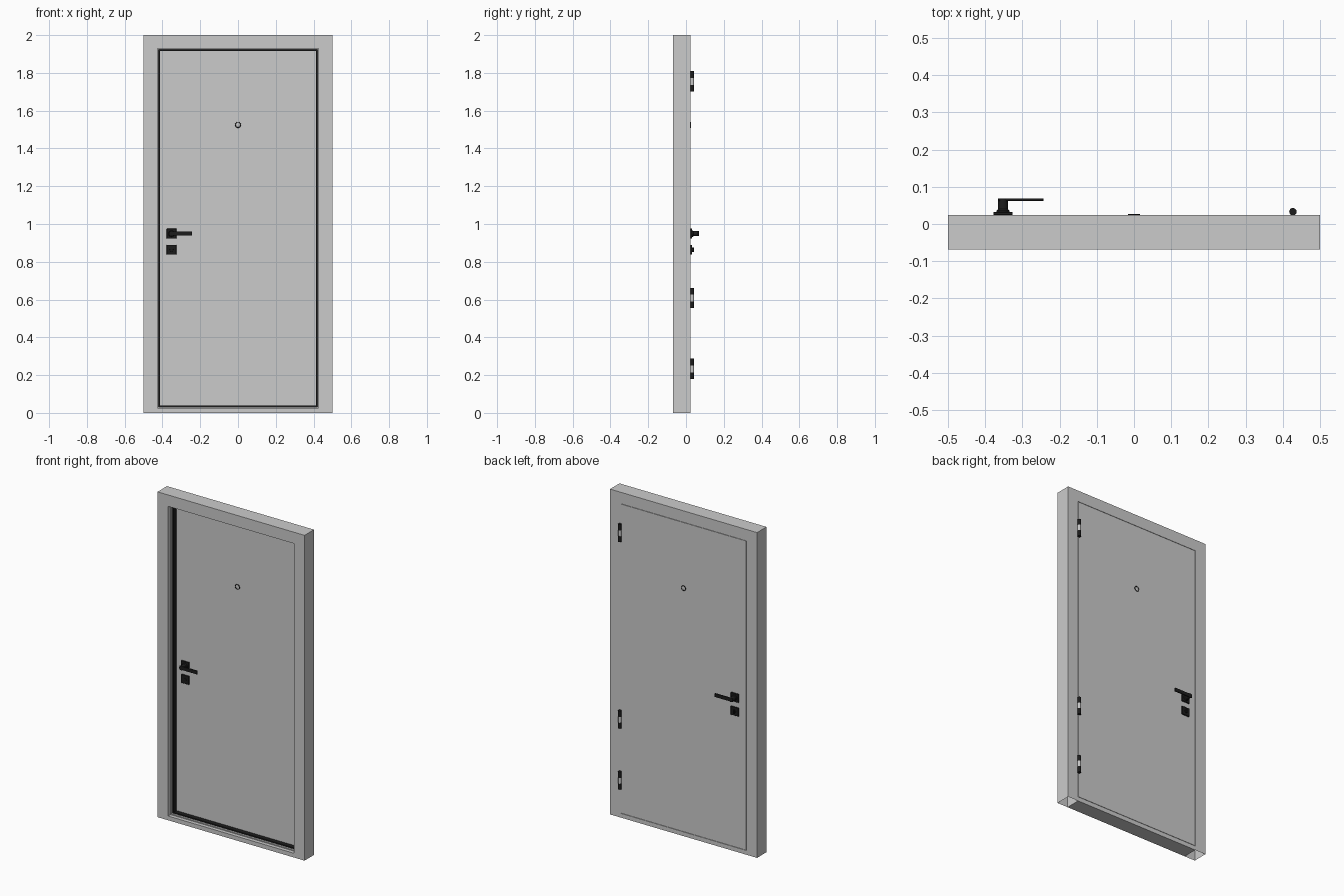
import bpy, bmesh, math
from mathutils import Matrix, Vector

if "Cube" in bpy.data.objects:
    bpy.data.objects.remove(bpy.data.objects["Cube"])

Y0, Y1 = -0.068, 0.024        # frame front and back planes
DOOR_FRONT = -0.005           # front face of the leaf
XI, ZB, ZT = 0.427, 0.026, 1.93  # clear opening


def material(name, rgb):
    m = bpy.data.materials.new(name)
    m.diffuse_color = (*rgb, 1)
    m.use_nodes = True
    m.node_tree.nodes["Principled BSDF"].inputs["Base Color"].default_value = m.diffuse_color
    return m


BLACK = material("black_metal", (0.012, 0.012, 0.012))
STEEL = material("steel", (0.6, 0.6, 0.6))


def finish(name, bm, mat=None, smooth=False):
    bmesh.ops.recalc_face_normals(bm, faces=bm.faces)
    me = bpy.data.meshes.new(name)
    bm.to_mesh(me)
    bm.free()
    ob = bpy.data.objects.new(name, me)
    bpy.context.collection.objects.link(ob)
    if mat:
        me.materials.append(mat)
    if smooth:
        bpy.context.view_layer.objects.active = ob
        ob.select_set(True)
        bpy.ops.object.shade_smooth_by_angle(angle=math.radians(35))
        ob.select_set(False)
    return ob


def add_box(bm, x, y, z):
    size = Vector((x[1] - x[0], y[1] - y[0], z[1] - z[0]))
    mid = Vector((sum(x) / 2, sum(y) / 2, sum(z) / 2))
    bmesh.ops.create_cube(bm, size=1, matrix=Matrix.Translation(mid) @ Matrix.Diagonal((*map(abs, size), 1)))


def box(name, x, y, z, mat=None, bevel=0):
    bm = bmesh.new()
    add_box(bm, x, y, z)
    if bevel:
        bmesh.ops.bevel(bm, geom=bm.edges[:], offset=bevel, segments=1, affect='EDGES')
    return finish(name, bm, mat)


def rect_ring(name, xo, zb, zt, w, y, mat=None):
    """Rectangular lining of width w inside the opening +-xo, zb..zt."""
    bm = bmesh.new()
    for s in (-1, 1):
        add_box(bm, sorted((s * xo, s * (xo - w))), y, (zb, zt))
    add_box(bm, (w - xo, xo - w), y, (zb, zb + w))
    add_box(bm, (w - xo, xo - w), y, (zt - w, zt))
    return finish(name, bm, mat)


def lathe(name, origin, axis, profile, mat, seg=24):
    """Spin a (radius, distance) profile about an axis."""
    bm = bmesh.new()
    rot = Vector((0, 0, 1)).rotation_difference(Vector(axis)).to_matrix().to_4x4()
    place = Matrix.Translation(origin) @ rot
    verts = [bm.verts.new((r, 0, d)) for r, d in profile]
    edges = [bm.edges.new(p) for p in zip(verts, verts[1:])]
    bmesh.ops.spin(bm, geom=verts + edges, cent=(0, 0, 0), axis=(0, 0, 1), angle=2 * math.pi, steps=seg)
    bmesh.ops.remove_doubles(bm, verts=bm.verts, dist=1e-5)
    bm.transform(place)
    return finish(name, bm, mat, smooth=True)


# Frame: open-bottomed posts, header and sill
for s, side in ((-1, "left"), (1, "right")):
    bm = bmesh.new()
    add_box(bm, sorted((s * 0.5, s * XI)), (Y0, Y1), (0, 2))
    bmesh.ops.recalc_face_normals(bm, faces=bm.faces)
    bmesh.ops.delete(bm, geom=[f for f in bm.faces if f.normal.z < -0.9], context='FACES_ONLY')
    finish(f"{side}_post", bm)
box("header", (-XI, XI), (Y0, Y1), (ZT, 2))
box("sill", (-XI, XI), (Y0, Y1), (0, ZB))

# Rebate stop and black seal around the leaf
rect_ring("rebate_stop", XI, ZB, ZT, 0.006, (-0.045, DOOR_FRONT))
rect_ring("rubber_seal", XI - 0.006, ZB + 0.006, ZT - 0.006, 0.007, (-0.033, DOOR_FRONT), BLACK)

# Door leaf with a narrow gap all round
G = 0.002
box("door_leaf", (G - XI, XI - G), (DOOR_FRONT, Y1), (ZB + G, ZT - G))

# Lever set, lock plate and viewer on both faces
HX, HZ, LZ = -0.352, 0.949, 0.864
for s, face, side in ((-1, DOOR_FRONT, "front"), (1, Y1, "back")):
    def span(a, b):
        return sorted((face + s * a, face + s * b))
    out = (0, s, 0)
    for part, z in (("handle", HZ), ("lock", LZ)):
        box(f"{side}_{part}_plate", (HX - 0.026, HX + 0.026), span(0, 0.008), (z - 0.026, z + 0.026), BLACK, 0.001)
    lathe(f"{side}_handle_neck", (HX, face, HZ), out,
          [(0, 0.007), (0.017, 0.007), (0.017, 0.012), (0.0135, 0.016), (0.0135, 0.045), (0, 0.045)], BLACK)
    box(f"{side}_handle_lever", (HX - 0.012, -0.243), span(0.038, 0.045), (HZ - 0.011, HZ + 0.011), BLACK, 0.001)
    lathe(f"{side}_lock_cylinder", (HX, face, LZ), out, [(0, 0.010), (0.009, 0.010), (0.010, 0.007)], BLACK)
    if s > 0:
        box("thumb_turn", (HX - 0.004, HX + 0.004), span(0.008, 0.018), (LZ - 0.012, LZ + 0.012), BLACK, 0.001)
    lathe(f"{side}_viewer_rim", (0, face, 1.525), out,
          [(0.016, 0), (0.016, 0.002), (0.015, 0.003), (0.013, 0.003), (0.012, 0.001)], BLACK)
    lathe(f"{side}_viewer_lens", (0, face, 1.525), out, [(0.0125, 0.001), (0.007, 0.0018), (0, 0.002)], STEEL)

# Three barrel hinges: black end knuckles, steel middle
for i, z in enumerate((0.233, 0.608, 1.755), 1):
    for part, a, b, r, mat in (("lower", -0.054, -0.018, 0.01, BLACK),
                               ("middle", -0.018, 0.018, 0.009, STEEL),
                               ("upper", 0.018, 0.054, 0.01, BLACK)):
        lathe(f"hinge_{i}_{part}", (XI, 0.033, z), (0, 0, 1), [(0, a), (r, a), (r, b), (0, b)], mat)
